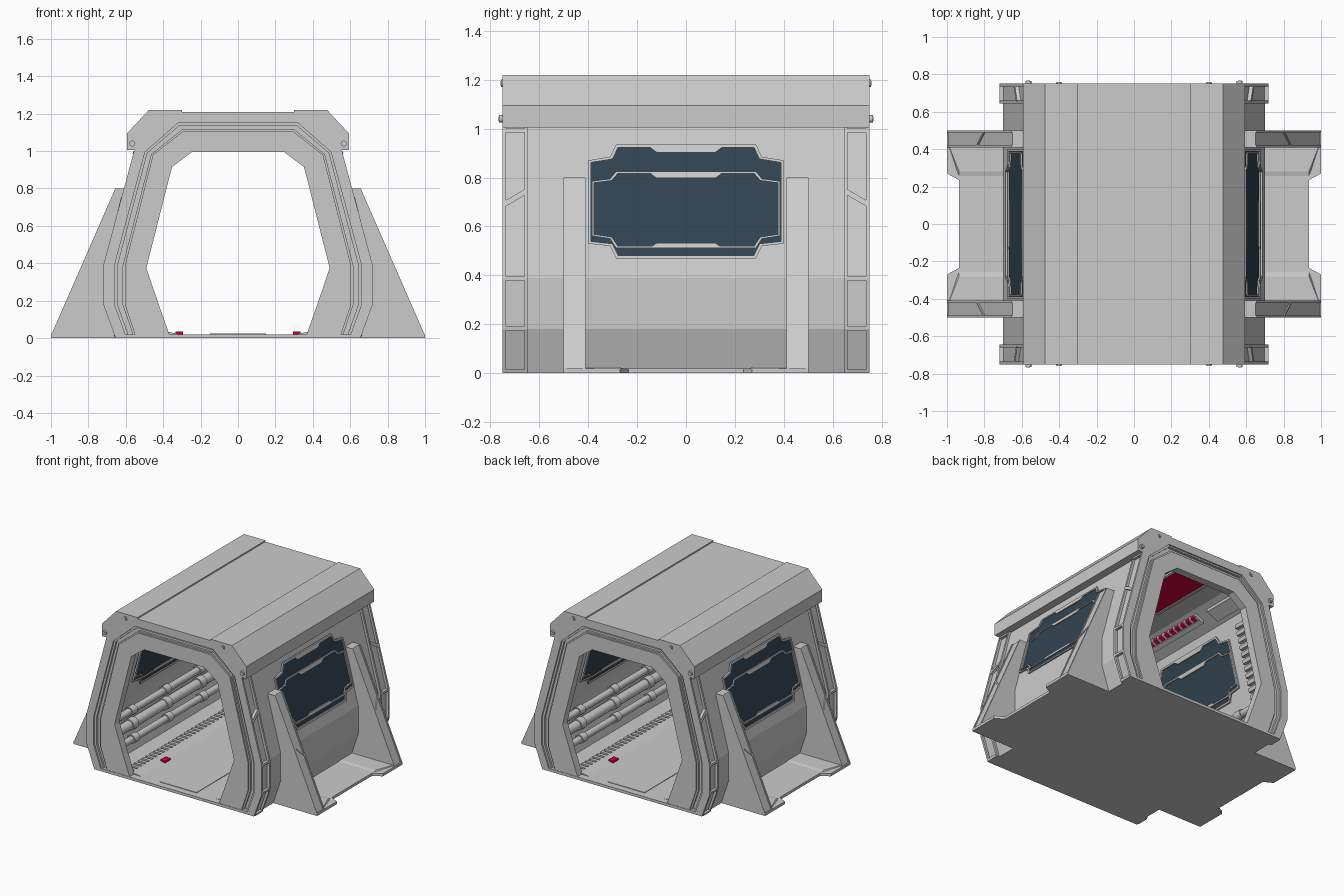
import bpy, bmesh, math

cube = bpy.data.objects.get("Cube")
if cube:
    bpy.data.objects.remove(cube, do_unlink=True)


def material(name, rgb):
    m = bpy.data.materials.new(name)
    m.use_nodes = True
    m.diffuse_color = (*rgb, 1)
    m.node_tree.nodes["Principled BSDF"].inputs["Base Color"].default_value = (*rgb, 1)
    return m


GREY = material("light grey metal", (0.6, 0.6, 0.6))
GLASS = material("dark blue glass", (0.03, 0.056, 0.08))
RED = material("red light", (0.62, 0.0, 0.045))
SIDES = (("left", 1), ("right", -1))
ENDS = (("back", 1), ("front", -1))


def finish(name, bm, mat):
    bmesh.ops.recalc_face_normals(bm, faces=bm.faces)
    me = bpy.data.meshes.new(name)
    bm.to_mesh(me)
    bm.free()
    me.materials.append(mat)
    ob = bpy.data.objects.new(name, me)
    bpy.context.collection.objects.link(ob)
    return ob


def loft(name, a, b, mat=GREY):
    """Solid between two matching outlines."""
    bm = bmesh.new()
    va, vb = [[bm.verts.new(p) for p in loop] for loop in (a, b)]
    bm.faces.new(va)
    bm.faces.new(vb)
    for i in range(len(va)):
        j = (i + 1) % len(va)
        bm.faces.new((va[i], va[j], vb[j], vb[i]))
    return finish(name, bm, mat)


def box(name, x, y, z, mat=GREY):
    loop = [(x[0], y[0]), (x[1], y[0]), (x[1], y[1]), (x[0], y[1])]
    return loft(name, [(*p, z[0]) for p in loop], [(*p, z[1]) for p in loop], mat)


def extrude_y(name, s, pts, y0, y1, mat=GREY):
    """Bar along y from an (x, z) section, on one side."""
    return loft(name, [(s * x, y0, z) for x, z in pts], [(s * x, y1, z) for x, z in pts], mat)


def arch(name, outer, inner, y0, y1):
    """Symmetric band between two half profiles, open at the floor."""
    full = lambda h: h + [(-x, z) for x, z in reversed(h)]
    bm = bmesh.new()
    o0, o1, i0, i1 = [[bm.verts.new((x, y, z)) for x, z in full(h)]
                      for h in (outer, inner) for y in (y0, y1)]
    for k in range(len(o0) - 1):
        for p, q in ((o0, o1), (o1, i1), (i1, i0), (i0, o0)):
            bm.faces.new((p[k], p[k + 1], q[k + 1], q[k]))
    for k in (0, -1):
        bm.faces.new((o0[k], o1[k], i1[k], i0[k]))
    return finish(name, bm, GREY)


def mix(a, b, t):
    return [(x0 + (x1 - x0) * t, z0 + (z1 - z0) * t) for (x0, z0), (x1, z1) in zip(a, b)]


# Half profiles of the shell, its end frames and the roof cap
hull_out = [(.64, 0), (.70, .18), (.70, .39), (.54, 1.0), (.40, 1.14)]
hull_in = [(.58, 0), (.63, .18), (.63, .39), (.47, 1.0), (.30, 1.085)]
frame_out = [(.655, 0), (.72, .18), (.72, .39), (.556, 1.0), (.40, 1.16)]
groove_out = [(.595, 0), (.66, .18), (.66, .39), (.497, .995), (.32, 1.15)]
groove_in = [(.545, 0), (.605, .18), (.605, .385), (.455, .98), (.295, 1.105)]
opening = [(.36, 0), (.424, .18), (.49, .375), (.353, .915), (.246, .995)]
cap_out = [(.593, 1.005), (.593, 1.095), (.476, 1.22), (.30, 1.22), (.30, 1.21)]
cap_in = [(.50, 1.005), (.49, 1.01), (.41, 1.08), (.32, 1.15), (.29, 1.15)]
lip_out, lip_in = mix(groove_out, groove_in, .3), mix(groove_out, groove_in, .78)


def wall_x(z):
    for (x0, z0), (x1, z1) in zip(hull_out, hull_out[1:]):
        if z <= z1:
            return x0 + (x1 - x0) * (z - z0) / (z1 - z0)
    return hull_out[-1][0]


def fin_x(z):
    return 1 - .4375 * z


def plate(name, s, pts, o0, o1, mat=GREY, surf=wall_x):
    """Panel given in (y, z), laid on a side surface between two offsets."""
    lay = lambda o: [(s * (surf(z) + o), y, z) for y, z in pts]
    return loft(name, lay(o0), lay(o1), mat)


def rect(y0, y1, z0, z1):
    return [(y0, z0), (y1, z0), (y1, z1), (y0, z1)]


def mirrored(half):
    return half + [(-y, z) for y, z in reversed(half)]


def rim(name, s, pts, t, o0, o1):
    """Thin border following a panel outline."""
    cz = (max(z for _, z in pts) + min(z for _, z in pts)) / 2
    hz = max(z for _, z in pts) - cz
    hy = max(y for y, _ in pts)
    small = [(y * (1 - t / hy), cz + (z - cz) * (1 - t / hz)) for y, z in pts]
    bm = bmesh.new()
    loops = [[bm.verts.new((s * (wall_x(z) + o), y, z)) for y, z in p]
             for p, o in ((pts, o0), (pts, o1), (small, o1), (small, o0))]
    for k in range(len(pts)):
        j = (k + 1) % len(pts)
        for a in range(4):
            p, q = loops[a], loops[(a + 1) % 4]
            bm.faces.new((p[k], p[j], q[j], q[k]))
    return finish(name, bm, GREY)


def cylinder(name, s, x, z, r, y0, y1, sides=12):
    ring = [(x + r * math.cos(math.tau * k / sides), z + r * math.sin(math.tau * k / sides))
            for k in range(sides)]
    ob = extrude_y(name, s, ring, y0, y1)
    for p in ob.data.polygons:
        p.use_smooth = len(p.vertices) == 4
    return ob


# Shell, floor and roof
arch("hull_shell", hull_out, hull_in, -.66, .66)
arch("roof_cap", cap_out, cap_in, -.75, .75)
box("floor", (-.64, .64), (-.75, .75), (0, .02))
box("floor_centre_plate", (-.15, .15), (-.7, .7), (.015, .024))

# End frames with a recessed groove and a side channel
for end, e in ENDS:
    arch(end + "_frame_face", frame_out, groove_out, e * .735, e * .75)
    arch(end + "_frame_rail", frame_out, groove_out, e * .645, e * .66)
    arch(end + "_frame_core", hull_out, groove_out, e * .65, e * .74)
    arch(end + "_frame_lip", groove_out, lip_out, e * .65, e * .738)
    arch(end + "_frame_groove", lip_out, lip_in, e * .65, e * .722)
    arch(end + "_frame_inner_lip", lip_in, groove_in, e * .65, e * .736)
    arch(end + "_frame_jamb", groove_in, opening, e * .69, e * .747)
    for side, s in SIDES:
        for x, z, y in ((.40, 1.185, .756), (.565, 1.04, .764)):
            cylinder(f"{end}_{side}_bolt", s, x, z, .016, e * .74, e * y)
            cylinder(f"{end}_{side}_bolt_head", s, x, z, .009, e * .74, e * (y + .003))
        for z in (0, .175, .38, .985):
            plate(f"{end}_{side}_crossbar", s, rect(e * .655, e * .74, z, z + .016), -.01, .02)
        plate(f"{end}_{side}_slanted_bar", s,
              [(e * .74, .68), (e * .655, .73), (e * .655, .755), (e * .74, .705)], -.01, .02)

window = mirrored([(.286, .47), (.31, .52), (.40, .53), (.40, .87), (.31, .885), (.286, .935)])
pane = mirrored([(.286, .512), (.31, .55), (.385, .562), (.385, .785), (.31, .795), (.286, .825)])
foot = [(.6, -.5), (1, -.5), (1, -.27), (.935, -.235), (.935, .235), (1, .27), (1, .5), (.6, .5)]
fin = [(.62, 0), (1, 0), (.65, .8), (.615, .8), (.56, .8), (.65, .39), (.65, .18)]

for side, s in SIDES:
    # Windows, showing on both faces of the wall
    plate(side + "_window_glass", s, window, -.074, .004, GLASS)
    for face, a, b in (("outer", 0, .012), ("inner", -.082, -.07)):
        rim(f"{side}_{face}_window_frame", s, window, .012, a, b)
        rim(f"{side}_{face}_pane_frame", s, pane, .009, a, b)
        for z0, z1 in ((.925, .903), (.82, .797), (.512, .532)):
            plate(f"{side}_{face}_window_tab", s,
                  [(-.15, z0), (.15, z0), (.12, z1), (-.12, z1)], a, b)

    # Foot and buttress fins
    loft(side + "_foot", [(s * x, y, 0) for x, y in foot], [(s * x, y, .02) for x, y in foot])
    for end, e in ENDS:
        pad = [(e * .25, .018), (e * .28, .026), (e * .42, .026), (e * .42, .018)]
        loft(f"{side}_{end}_foot_pad", [(s * .64, y, z) for y, z in pad],
             [(s * (.935 if abs(y) < .3 else .99), y, z) for y, z in pad])
        extrude_y(f"{side}_{end}_fin", s, fin, e * .41, e * .5)
        for y in (.41, .488):
            plate(f"{side}_{end}_fin_rail", s, rect(e * y, e * (y + .012), .012, .8),
                  -.01, .006, surf=fin_x)
        plate(f"{side}_{end}_fin_bar", s,
              [(e * .42, .37), (e * .49, .45), (e * .49, .465), (e * .42, .385)],
              -.01, .006, surf=fin_x)

    # Interior pipes with collars
    for z, r in ((.12, .025), (.22, .035), (.32, .025)):
        x = wall_x(z) - .105
        cylinder(side + "_pipe", s, x, z, r, -.68, .68)
        for y in (-.4, 0, .4):
            cylinder(side + "_pipe_collar", s, x, z, r + .008, y - .03, y + .03)

    # Ribbed lamp in the sloping ceiling corner
    extrude_y(side + "_corner_lamp", s, [(.33, 1.08), (.33, 1.052), (.36, 1.037), (.36, 1.08)],
              -.24, .24, RED)
    extrude_y(side + "_corner_lamp_housing", s,
              [(.36, 1.07), (.36, 1.03), (.39, 1.015), (.39, 1.07)], -.26, .26)
    for k in range(10):
        y = -.26 + k * .056
        extrude_y(side + "_lamp_rib", s, [(.325, 1.08), (.325, 1.05), (.365, 1.03), (.365, 1.08)],
                  y, y + .016)

    # Corner panels, then ladders of ribs on the walls and along the floor edges
    for end, e in ENDS:
        extrude_y(f"{side}_{end}_corner_panel", s,
                  [(.34, 1.07), (.34, 1.045), (.43, 1.0), (.44, 1.03)], e * .36, e * .6)
        for k in range(11):
            z = .4 + k * .05
            plate(f"{side}_{end}_wall_rib", s, rect(e * .5, e * .62, z, z + .025), -.095, -.06)
    for k in range(30):
        y = -.66 + k * .045
        box(side + "_floor_rib", (s * .385, s * .455), (y, y + .025), (.015, .032))
    extrude_y(side + "_floor_edge", s, [(.30, .018), (.375, .034), (.385, .034), (.385, .018)],
              -.7, .7)
    extrude_y(side + "_floor_lamp", s, [(.295, .018), (.295, .034), (.335, .036), (.335, .018)],
              s * .4 - .03, s * .4 + .03, RED)

# Ceiling lights
for end, e in ENDS:
    box(end + "_ceiling_light", (-.13, .13), (e * .08, e * .6), (1.078, 1.095), RED)
    for s in (-1, 1):
        box(end + "_ceiling_light_trim", (s * .13, s * .15), (e * .07, e * .61), (1.072, 1.095))
